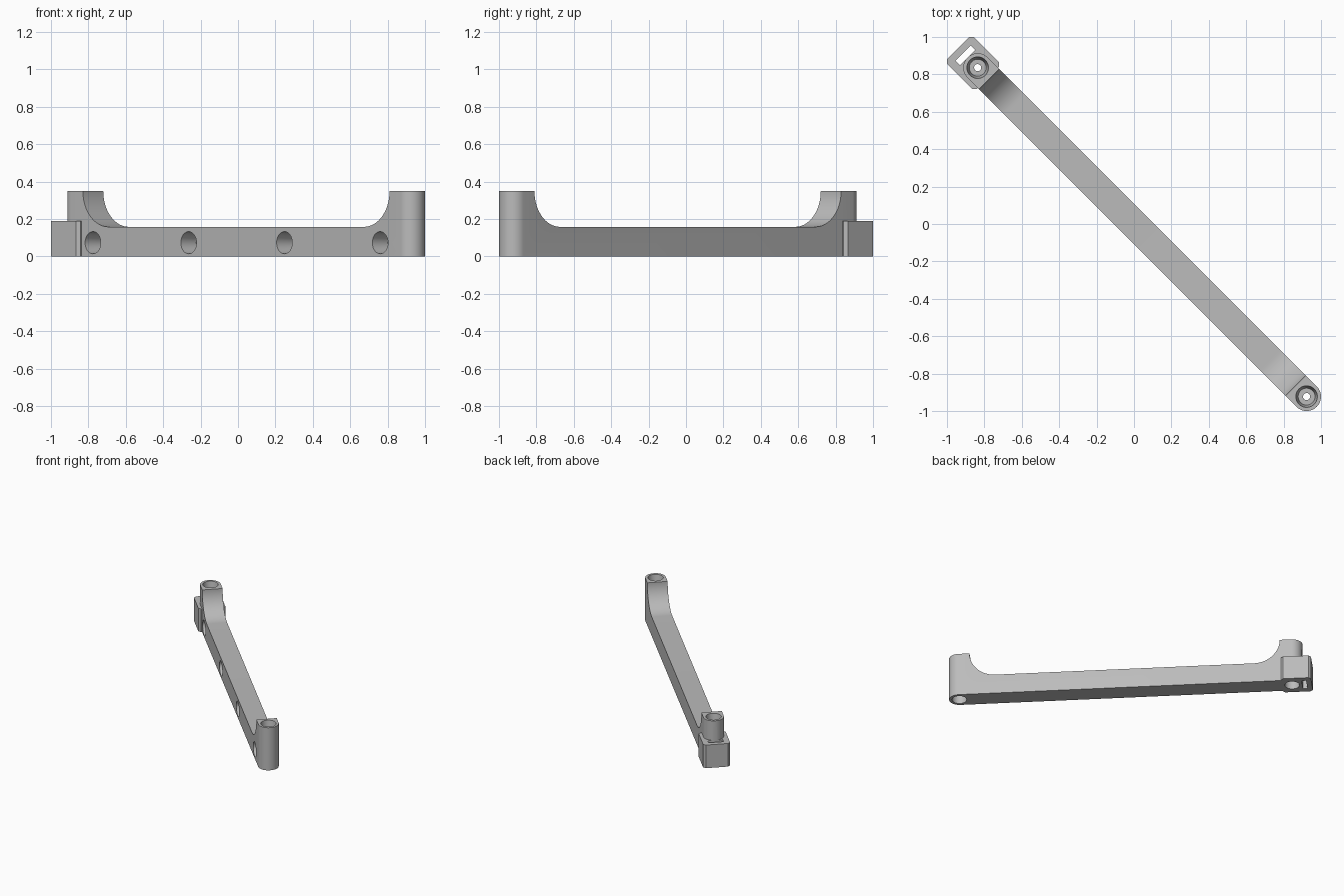
import bpy, bmesh, math
from mathutils import Matrix, Vector

if "Cube" in bpy.data.objects:
    bpy.data.objects.remove(bpy.data.objects["Cube"], do_unlink=True)

# Arm is modelled along local x, then turned onto the diagonal
TURN = Matrix.Rotation(math.radians(-45), 4, 'Z')
HALF, TOP, BEAM = 0.077, 0.35, 0.158
POST_A, POST_B = -1.182, 1.305
FLAT_A, FLAT_B = -1.096, 1.223
FILLET = TOP - BEAM

grey = bpy.data.materials.new("grey plastic")
grey.use_nodes = True
colour = (0.5, 0.5, 0.5, 1)
grey.diffuse_color = colour
grey.node_tree.nodes["Principled BSDF"].inputs["Base Color"].default_value = colour


def add_object(name, bm):
    bmesh.ops.recalc_face_normals(bm, faces=bm.faces)
    mesh = bpy.data.meshes.new(name)
    bm.to_mesh(mesh)
    bm.free()
    mesh.materials.append(grey)
    ob = bpy.data.objects.new(name, mesh)
    bpy.context.collection.objects.link(ob)
    ob.matrix_world = TURN
    return ob


def prism(name, points, direction):
    bm = bmesh.new()
    face = bm.faces.new([bm.verts.new(p) for p in points])
    out = bmesh.ops.extrude_face_region(bm, geom=[face])["geom"]
    verts = [v for v in out if isinstance(v, bmesh.types.BMVert)]
    bmesh.ops.translate(bm, verts=verts, vec=direction)
    return add_object(name, bm)


def cone(name, start, end, r1, r2, sides=48):
    start, end = Vector(start), Vector(end)
    axis = end - start
    turn = Vector((0, 0, 1)).rotation_difference(axis).to_matrix().to_4x4()
    bm = bmesh.new()
    bmesh.ops.create_cone(bm, cap_ends=True, segments=sides, radius1=r1, radius2=r2,
                          depth=axis.length,
                          matrix=Matrix.Translation((start + end) / 2) @ turn)
    return add_object(name, bm)


def combine(target, other, operation):
    mod = target.modifiers.new(operation.lower(), 'BOOLEAN')
    mod.object, mod.operation, mod.solver = other, operation, 'EXACT'
    bpy.context.view_layer.objects.active = target
    bpy.ops.object.modifier_apply(modifier=mod.name)
    bpy.data.objects.remove(other, do_unlink=True)


def arc(cx, cy, r, a, b, n=24):
    return [(cx + r * math.cos(math.radians(a + (b - a) * i / n)),
             cy + r * math.sin(math.radians(a + (b - a) * i / n))) for i in range(n + 1)]


# Beam with filleted posts: side profile swept across the width
side = [(POST_A - 0.2, 0), (POST_B + 0.2, 0), (POST_B + 0.2, TOP)]
side += arc(FLAT_B - FILLET, TOP, FILLET, 0, -90)
side += arc(FLAT_A + FILLET, TOP, FILLET, -90, -180)
side += [(POST_A - 0.2, TOP)]
arm = prism("bracket_arm", [(x, -0.2, z) for x, z in side], (0, 0.4, 0))

# Round both ends by intersecting with the plan outline
plan = arc(POST_B, 0, HALF, -90, 90) + arc(POST_A, 0, HALF, 90, 270)
combine(arm, prism("plan_outline", [(x, y, -0.1) for x, y in plan], (0, 0, 0.6)), 'INTERSECT')

# Chamfered end block
x0, x1, w, c = -1.33, -1.105, 0.102, 0.018
block = [(x0 + c, -w), (x1 - c, -w), (x1, c - w), (x1, w - c),
         (x1 - c, w), (x0 + c, w), (x0, w - c), (x0, c - w)]
combine(arm, prism("end_block", [(x, y, 0) for x, y in block], (0, 0, 0.19)), 'UNION')

# Strap slot through the block
sx, sl, sw = -1.275, 0.058, 0.017
slot = [(sx - sw, -sl), (sx + sw, -sl), (sx + sw, sl), (sx - sw, sl)]
combine(arm, prism("slot_cutter", [(x, y, -0.1) for x, y in slot], (0, 0, 0.4)), 'DIFFERENCE')

# Post bores: tapered seat on top, counterbore below, narrow hole through
for x in (POST_A, POST_B):
    for start, end, r1, r2 in ((TOP + 0.01, TOP - 0.09, 0.059, 0.045),
                               (-0.01, 0.07, 0.055, 0.055),
                               (-0.1, 0.5, 0.019, 0.019)):
        combine(arm, cone("bore_cutter", (x, 0, start), (x, 0, end), r1, r2), 'DIFFERENCE')

# Row of blind holes in the front side
for i in range(4):
    x = -1.02 + 0.724 * i
    combine(arm, cone("side_hole_cutter", (x, -HALF - 0.01, 0.073),
                      (x, 0.03, 0.073), 0.06, 0.05), 'DIFFERENCE')

bpy.ops.object.select_all(action='DESELECT')
arm.select_set(True)
bpy.context.view_layer.objects.active = arm
bpy.ops.object.shade_smooth_by_angle(angle=math.radians(30))
